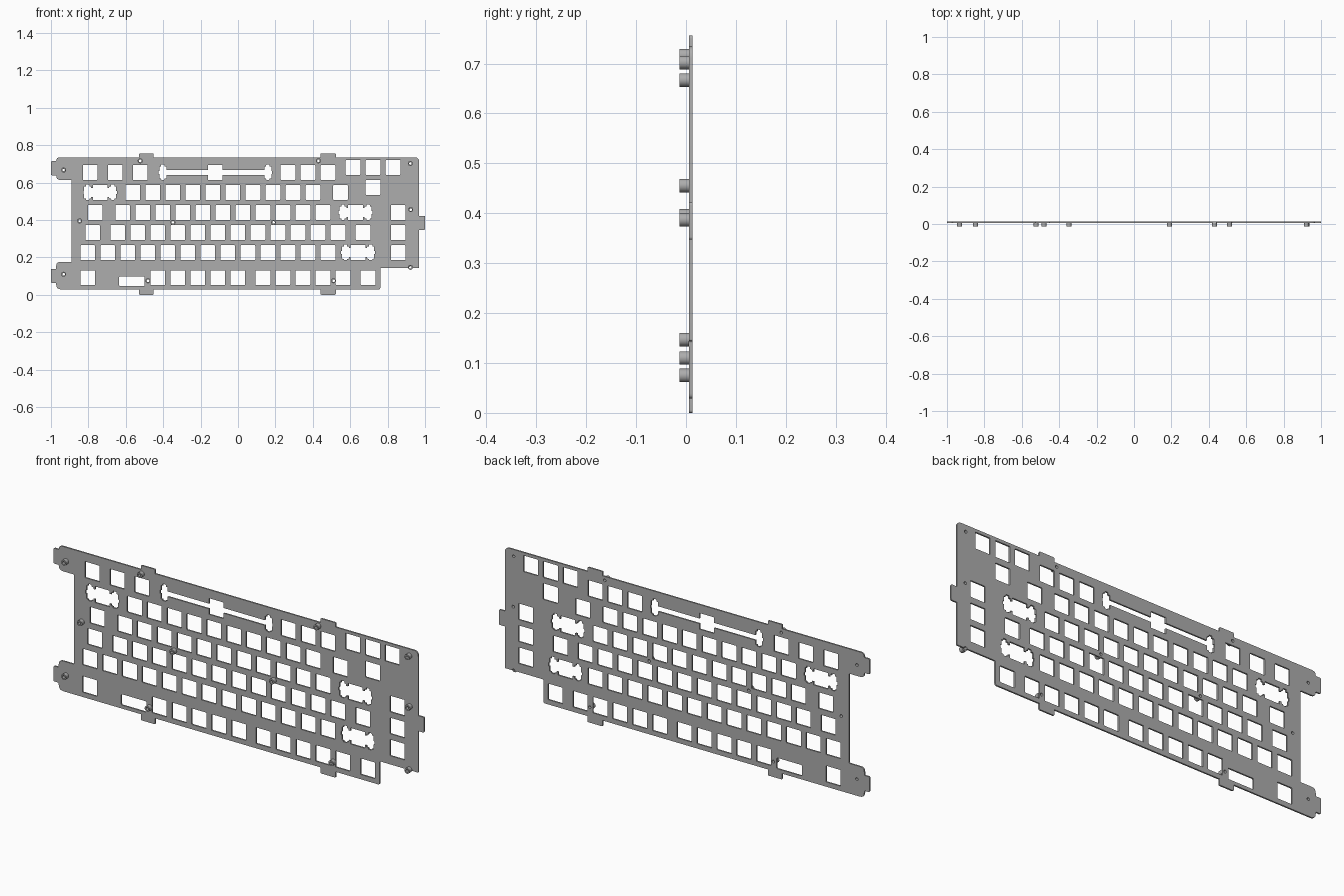
import bpy, bmesh, math
from mathutils import Vector

if "Cube" in bpy.data.objects:
    bpy.data.objects.remove(bpy.data.objects["Cube"])

U = 0.1071                      # key pitch
X0 = -0.8575                    # left edge of the key field
HALF = 0.0394                   # half of a switch opening
Y_FRONT, Y_BACK = 0.006, 0.0135  # plate faces
ROW = [0.654 - i * U for i in range(5)] + [0.0916]

grey = bpy.data.materials.new("plate grey")
grey.diffuse_color = (0.42, 0.42, 0.42, 1)
grey.use_nodes = True
grey.node_tree.nodes["Principled BSDF"].inputs["Base Color"].default_value = grey.diffuse_color


def rounded(points, steps=4):
    """Polygon from (x, z[, radius]) corners, with rounded corners."""
    out, n = [], len(points)
    for i, p in enumerate(points):
        c = Vector(p[:2])
        r = p[2] if len(p) > 2 else 0
        if not r:
            out.append(c)
            continue
        a = c + (Vector(points[i - 1][:2]) - c).normalized() * r
        b = c + (Vector(points[(i + 1) % n][:2]) - c).normalized() * r
        for k in range(steps + 1):
            t = k / steps
            out.append(a * (1 - t) ** 2 + c * 2 * t * (1 - t) + b * t * t)
    return out


def rect(x, z, hx, hz, r=0.003):
    return rounded([(x - hx, z - hz, r), (x + hx, z - hz, r),
                    (x + hx, z + hz, r), (x - hx, z + hz, r)], 2)


def circle(x, z, r, n=20):
    return [Vector((x + r * math.cos(2 * math.pi * k / n),
                    z + r * math.sin(2 * math.pi * k / n))) for k in range(n)]


def stabilised(x, z, d, bar):
    """Switch opening joined by a bar to a notched slot on each side."""
    w, nw, h = 0.0187, 0.009, 0.033
    top, low, side = 0.043, 0.039, 0.0045
    right = [(HALF, -HALF), (HALF, -bar), (d - w, -bar), (d - w, -h, 0.004),
             (d - nw, -h), (d - nw, -low, 0.003), (d + nw, -low, 0.003), (d + nw, -h),
             (d + w, -h, 0.004), (d + w, -0.008), (d + w + side, -0.008),
             (d + w + side, 0.008), (d + w, 0.008), (d + w, h, 0.004),
             (d + nw, h), (d + nw, top, 0.003), (d - nw, top, 0.003), (d - nw, h),
             (d - w, h, 0.004), (d - w, bar), (HALF, bar), (HALF, HALF)]
    left = [(-p[0], *p[1:]) for p in reversed(right)]
    return rounded([(x + p[0], z + p[1], *p[2:]) for p in right + left], 3)


# plate outline with mounting lugs and tabs
T = 0.006
notch = [(0.9215 + 0.007 * math.cos(a), 0.144 + 0.009 * math.sin(a))
         for a in [math.pi * k / 6 for k in range(7)]]
outline = rounded([
    (-0.889, 0.614, 0.005), (-0.972, 0.614, 0.022), (-0.972, 0.639), (-1, 0.639, T),
    (-1, 0.714, T), (-0.972, 0.714), (-0.972, 0.735, 0.02),
    (-0.529, 0.735), (-0.529, 0.756, T), (-0.451, 0.756, T), (-0.451, 0.735),
    (0.441, 0.735), (0.441, 0.756, T), (0.523, 0.756, T), (0.523, 0.735),
    (0.969, 0.735, 0.025), (0.969, 0.422), (1, 0.422, T), (1, 0.347, T), (0.969, 0.347),
    (0.969, 0.144, 0.004)] + list(reversed(notch))[::-1] + [
    (0.761, 0.144, 0.004), (0.761, 0.029, 0.01),
    (0.523, 0.029), (0.523, 0, T), (0.441, 0, T), (0.441, 0.029),
    (-0.451, 0.029), (-0.451, 0, T), (-0.529, 0, T), (-0.529, 0.029),
    (-0.972, 0.029, 0.025), (-0.972, 0.064), (-1, 0.064, T),
    (-1, 0.139, T), (-0.972, 0.139), (-0.972, 0.176, 0.022), (-0.889, 0.176, 0.005)])


def run(start, count):
    return [start + i for i in range(count)]


# switch openings: positions in key units for each row, from the top down
keys = [
    (ROW[0], [0.625, 1.875, 3.125] + run(10.5, 3)),
    (ROW[0] + U / 4, run(13.75, 3)),
    (ROW[1], run(2.75, 10) + [13.125]),
    (ROW[1] + U / 4, [14.75]),
    (ROW[2], [0.875] + run(2.25, 11) + [16]),
    (ROW[3], [0.75] + run(2, 12) + [14.25, 16]),
    (ROW[4], run(0.5, 13) + [16]),
    (ROW[5], [0.5] + run(4, 5) + run(9.25, 5) + [14.5]),
]
loops = [outline]
for z, columns in keys:
    loops += [rect(X0 + c * U, z, HALF, HALF) for c in columns]

# wide key openings
loops.append(stabilised(X0 + 6.875 * U, ROW[0], 0.281, 0.0125))
for row, c in ((1, 1.125), (2, 13.875), (4, 14)):
    loops.append(stabilised(X0 + c * U, ROW[row], 0.0671, 0.024))

# connector slot
loops.append(rect(-0.567, 0.0725, 0.068, 0.0265, 0.005))

# screw positions
screws = [(-0.932, 0.667), (-0.523, 0.716), (0.43, 0.716), (0.9215, 0.702),
          (-0.847, 0.395), (-0.348, 0.387), (0.19, 0.387), (0.9235, 0.4555),
          (-0.932, 0.11), (-0.481, 0.075), (0.511, 0.075), (0.9215, 0.147)]
loops += [circle(x, z, 0.007, 14) for x, z in screws[:-1]]


def extruded(name, shapes, y0, y1):
    """Fill nested outlines and extrude them along y."""
    curve = bpy.data.curves.new(name, 'CURVE')
    curve.dimensions = '2D'
    curve.fill_mode = 'BOTH'
    curve.extrude = (y1 - y0) / 2
    for shape in shapes:
        s = curve.splines.new('POLY')
        s.points.add(len(shape) - 1)
        for p, co in zip(s.points, shape):
            p.co = (co.x, co.y, 0, 1)
        s.use_cyclic_u = True
    ob = bpy.data.objects.new(name, curve)
    bpy.context.collection.objects.link(ob)
    ob.rotation_euler.x = math.pi / 2
    ob.location.y = (y0 + y1) / 2
    bpy.ops.object.select_all(action='DESELECT')
    ob.select_set(True)
    bpy.context.view_layer.objects.active = ob
    bpy.ops.object.convert(target='MESH')
    ob = bpy.context.object
    ob.name = name
    bm = bmesh.new()
    bm.from_mesh(ob.data)
    bmesh.ops.remove_doubles(bm, verts=bm.verts, dist=0.00005)
    bmesh.ops.recalc_face_normals(bm, faces=bm.faces)
    bm.to_mesh(ob.data)
    bm.free()
    ob.data.materials.clear()
    ob.data.materials.append(grey)
    bpy.ops.object.shade_smooth_by_angle(angle=math.radians(30))
    return ob


extruded("switch_plate", loops, Y_FRONT, Y_BACK)

# hollow standoffs on the front face
for i, (x, z) in enumerate(screws):
    extruded(f"standoff_{i + 1}", [circle(x, z, 0.0135, 24), circle(x, z, 0.007, 24)],
             -0.0135, Y_FRONT)
